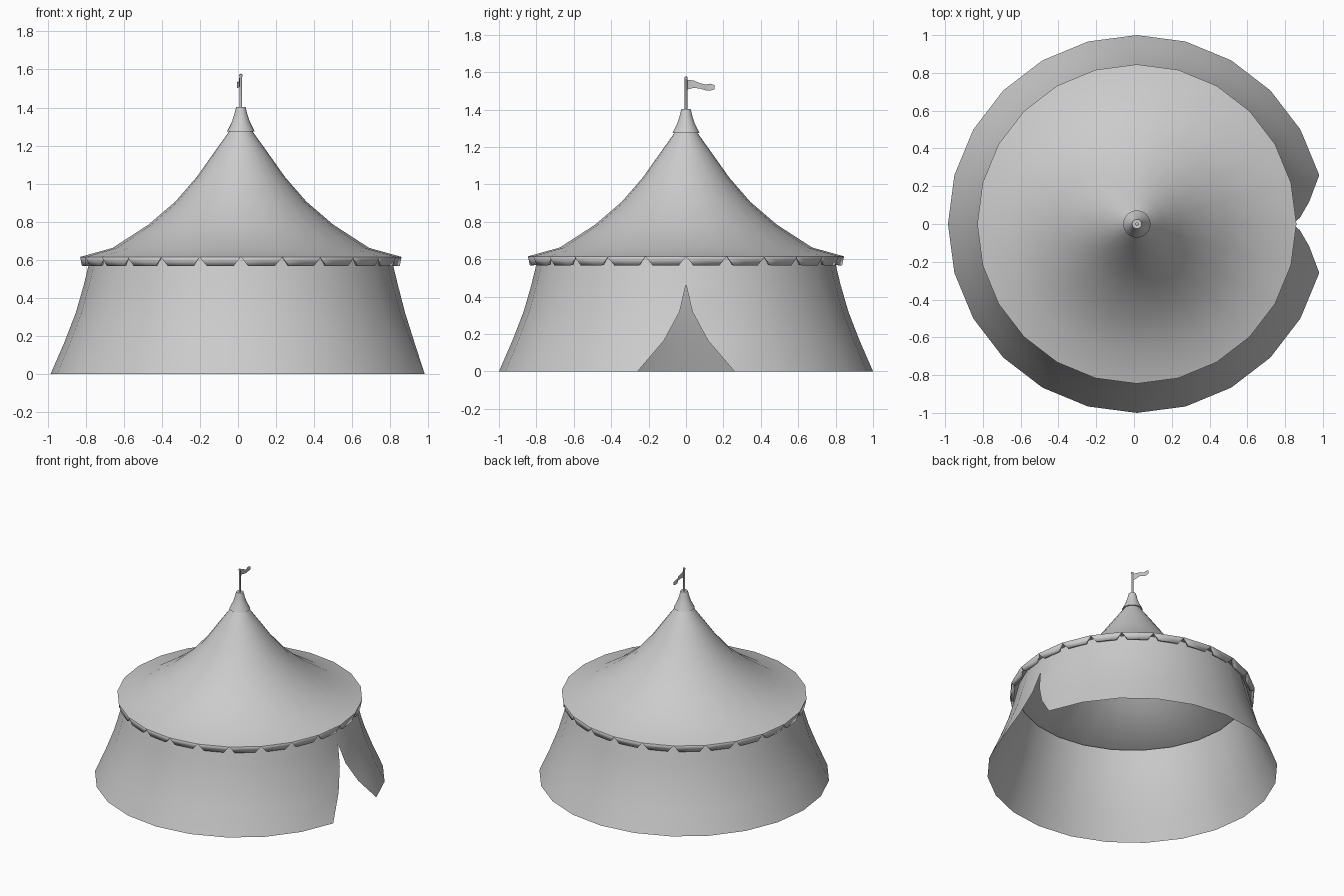
import bpy, bmesh, math

if "Cube" in bpy.data.objects:
    bpy.data.objects.remove(bpy.data.objects["Cube"])

CX = 0.015      # tent axis
SIDES = 24
STEP = 2 * math.pi / SIDES


def finish(name, bm, angle=40):
    bmesh.ops.remove_doubles(bm, verts=bm.verts, dist=1e-5)
    me = bpy.data.meshes.new(name)
    bm.to_mesh(me)
    bm.free()
    ob = bpy.data.objects.new(name, me)
    bpy.context.collection.objects.link(ob)
    bpy.ops.object.select_all(action='DESELECT')
    ob.select_set(True)
    bpy.context.view_layer.objects.active = ob
    bpy.ops.object.shade_smooth_by_angle(angle=math.radians(angle))
    return ob


def on_ring(r, t, z):
    """Point on the 24-gon of radius r; t counts sides and may be fractional."""
    i = math.floor(t)
    f = t - i
    a, b = i * STEP, (i + 1) * STEP
    return (CX + r * ((1 - f) * math.cos(a) + f * math.cos(b)),
            r * ((1 - f) * math.sin(a) + f * math.sin(b)), z)


def face(bm, pts):
    clean = []
    for p in pts:
        if not any(math.dist(p, q) < 1e-5 for q in clean):
            clean.append(p)
    if len(clean) > 2:
        bm.faces.new([bm.verts.new(p) for p in clean])


def lathe(name, profile, sides=SIDES, angle=40):
    bm = bmesh.new()
    s = SIDES / sides
    for (r0, z0), (r1, z1) in zip(profile, profile[1:]):
        for i in range(sides):
            face(bm, [on_ring(r0, i * s, z0), on_ring(r0, (i + 1) * s, z0),
                      on_ring(r1, (i + 1) * s, z1), on_ring(r1, i * s, z1)])
    return finish(name, bm, angle)


# Side wall, with the doorway slit parted on +x
wall = [(1.0, 0), (0.928, 0.165), (0.868, 0.32), (0.826, 0.465), (0.79, 0.615)]
slit = [1.0, 0.49, 0.15, 0, 0]
bm = bmesh.new()
for k in range(len(wall) - 1):
    (r0, z0), (r1, z1) = wall[k], wall[k + 1]
    for i in range(SIDES):
        lo0, hi0, lo1, hi1 = i, i + 1, i, i + 1
        if i == 0:
            lo0, lo1 = slit[k], slit[k + 1]
        if i == SIDES - 1:
            hi0, hi1 = SIDES - slit[k], SIDES - slit[k + 1]
        face(bm, [on_ring(r0, lo0, z0), on_ring(r0, hi0, z0),
                  on_ring(r1, hi1, z1), on_ring(r1, lo1, z1)])
finish("tent_wall", bm)

# Swept roof
lathe("tent_roof", [(0.845, 0.615), (0.675, 0.662), (0.485, 0.785), (0.345, 0.905),
                    (0.232, 1.035), (0.14, 1.165), (0.054, 1.285)])

# Notched valance under the eave
bm = bmesh.new()
for i in range(SIDES):
    face(bm, [on_ring(0.845, i, 0.615), on_ring(0.84, i + 0.18, 0.567),
              on_ring(0.84, i + 0.82, 0.567), on_ring(0.845, i + 1, 0.615)])
valance = finish("valance", bm)
mod = valance.modifiers.new("thickness", 'SOLIDIFY')
mod.thickness = 0.02
mod.offset = -1

# Peak cap, closed on top
lathe("peak_cap", [(0.05, 1.278), (0.072, 1.275), (0.047, 1.325), (0.034, 1.365),
                   (0.025, 1.402), (0, 1.402)])

# Flag pole with a small knob
lathe("flag_pole", [(0.007, 1.39), (0.007, 1.562), (0.009, 1.566),
                    (0.009, 1.573), (0, 1.578)], 12)

# Rippling pennant: y, x offset, bottom z, top z
flag = [(0.005, 0, 1.506, 1.558), (0.04, -0.010, 1.516, 1.556), (0.075, -0.004, 1.512, 1.541),
        (0.105, -0.016, 1.503, 1.534), (0.13, -0.020, 1.502, 1.538), (0.153, -0.018, 1.507, 1.530)]
bm = bmesh.new()
for a, b in zip(flag, flag[1:]):
    face(bm, [(CX + a[1], a[0], a[2]), (CX + b[1], b[0], b[2]),
              (CX + b[1], b[0], b[3]), (CX + a[1], a[0], a[3])])
finish("pennant", bm, 60)
